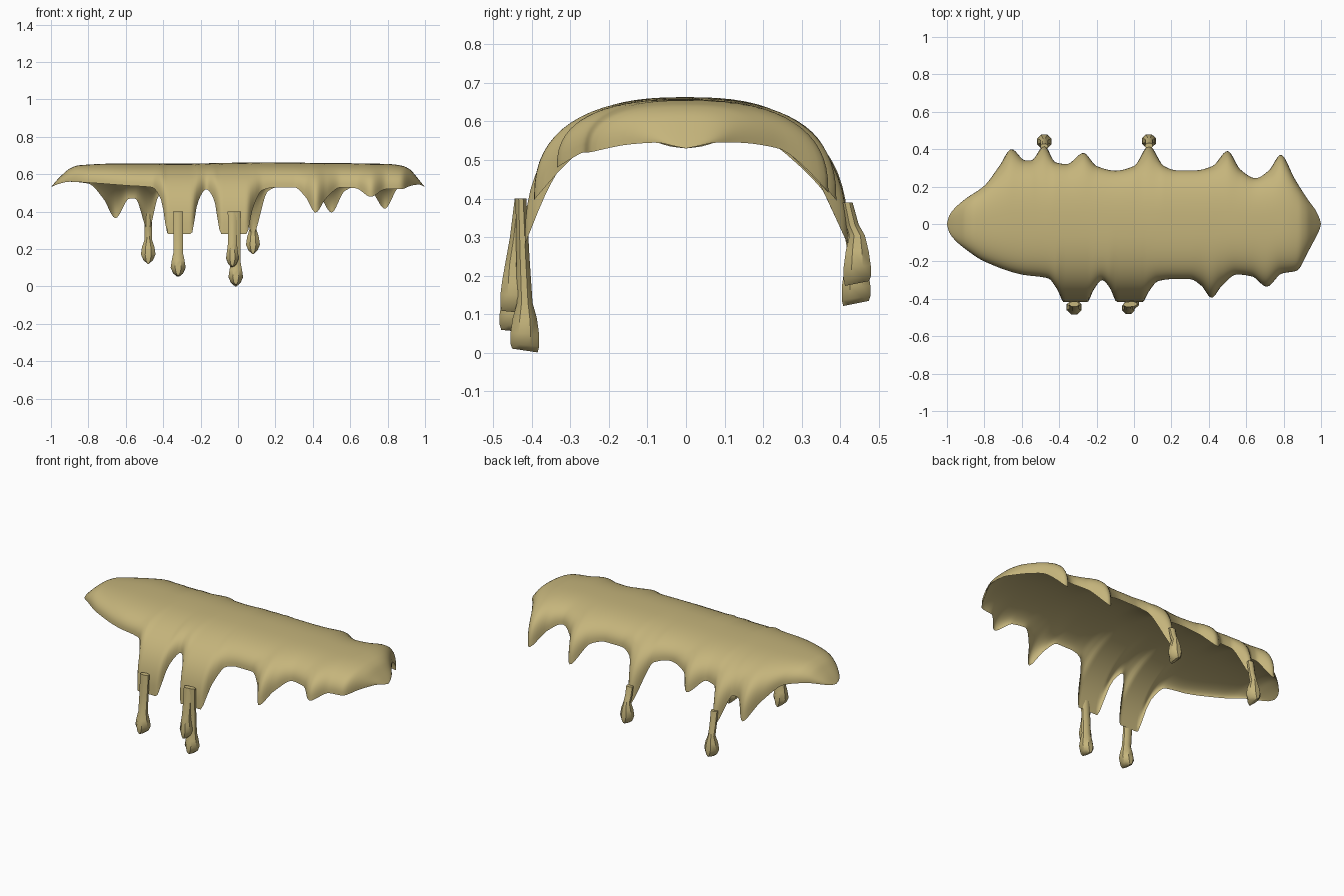
import bpy, bmesh, math

if "Cube" in bpy.data.objects:
    bpy.data.objects.remove(bpy.data.objects["Cube"])

mat = bpy.data.materials.new("mustard tan")
mat.diffuse_color = (0.56, 0.46, 0.2, 1)
mat.use_nodes = True
mat.node_tree.nodes["Principled BSDF"].inputs["Base Color"].default_value = mat.diffuse_color


def curve(xs, vs):
    """Smooth interpolation that never overshoots its points."""
    n = len(xs)
    d = [(vs[i + 1] - vs[i]) / (xs[i + 1] - xs[i]) for i in range(n - 1)]
    m = [d[0]] + [0 if d[i - 1] * d[i] <= 0 else 2 * d[i - 1] * d[i] / (d[i - 1] + d[i])
                  for i in range(1, n - 1)] + [d[-1]]

    def f(x):
        i = 0
        while i < n - 2 and x > xs[i + 1]:
            i += 1
        h = xs[i + 1] - xs[i]
        t = (x - xs[i]) / h
        return ((2*t**3 - 3*t*t + 1) * vs[i] + (t**3 - 2*t*t + t) * h * m[i]
                + (3*t*t - 2*t**3) * vs[i + 1] + (t**3 - t*t) * h * m[i + 1])
    return f


def finish(bm, name, angle):
    bmesh.ops.recalc_face_normals(bm, faces=bm.faces)
    me = bpy.data.meshes.new(name)
    bm.to_mesh(me)
    bm.free()
    me.materials.append(mat)
    ob = bpy.data.objects.new(name, me)
    bpy.context.collection.objects.link(ob)
    bpy.ops.object.select_all(action='DESELECT')
    ob.select_set(True)
    bpy.context.view_layer.objects.active = ob
    bpy.ops.object.shade_smooth_by_angle(angle=math.radians(angle))
    return ob


# Rim of the sheet on each side: x, distance from the centre line, height
FRONT = [(-1, 0, .53), (-.99, .04, .535), (-.96, .083, .548), (-.9, .135, .56), (-.8, .2, .555),
         (-.6, .27, .54), (-.46, .29, .53), (-.41, .35, .46), (-.375, .418, .28),
         (-.25, .418, .28), (-.215, .35, .45), (-.17, .3, .52), (-.13, .34, .47),
         (-.09, .418, .28), (.045, .418, .28), (.08, .36, .42), (.13, .305, .515),
         (.2, .295, .53), (.3, .295, .53), (.36, .33, .48), (.415, .395, .395),
         (.47, .33, .47), (.55, .27, .53), (.63, .28, .525), (.71, .335, .48),
         (.79, .265, .52), (.87, .25, .52), (.93, .15, .54), (.97, .075, .545),
         (.99, .035, .537), (1, 0, .53)]
BACK = [(-1, 0, .53), (-.99, .04, .535), (-.96, .083, .548), (-.9, .135, .56), (-.8, .205, .55),
        (-.72, .31, .47), (-.655, .4, .365), (-.58, .34, .47), (-.55, .34, .47),
        (-.48, .42, .3), (-.42, .33, .49), (-.36, .32, .5), (-.27, .38, .43),
        (-.2, .31, .51), (-.1, .285, .535), (.0, .31, .51), (.08, .42, .28),
        (.16, .31, .51), (.23, .287, .535), (.33, .287, .535), (.42, .31, .51),
        (.5, .39, .395), (.57, .29, .51), (.65, .245, .54), (.72, .285, .5),
        (.785, .37, .415), (.86, .24, .53), (.93, .13, .545), (.97, .075, .545),
        (.99, .035, .537), (1, 0, .53)]
RIDGE = [(-1, .53), (-.97, .567), (-.94, .597), (-.9, .63), (-.85, .648), (-.65, .657), (-.3, .657),
         (.1, .663), (.5, .66), (.8, .655), (.88, .645), (.92, .625), (.96, .58), (1, .53)]

fx, fy, fz = zip(*FRONT)
bx, by, bz = zip(*BACK)
rx, rz = zip(*RIDGE)
sides = {-1: (curve(fx, fy), curve(fx, fz)), 1: (curve(bx, by), curve(bx, bz))}
ridge = curve(rx, rz)

# Draped sheet: a rounded arch on top and a shallower one below, meeting at the rim
N, HALF = 180, 16
stations = sorted([-1 + 2 * i / N for i in range(N + 1)] + [-.997, -.993, .993, .997])


def arch(bm, power, drop):
    rows = []
    for x in stations:
        peak = ridge(x) - drop * max(ridge(x) - .53, 0) / .13
        row = []
        for j in range(-HALF, HALF + 1):
            s = -1 if j < 0 else 1
            ye, ze = (f(x) for f in sides[s])
            a = abs(j) / HALF * math.pi / 2
            y = s * ye * math.sin(a) ** (2 / power)
            c = math.cos(a) if abs(j) < HALF else 0
            row.append(bm.verts.new((x, y, ze + (peak - ze) * c ** (2 / power))))
        rows.append(row)
    for r0, r1 in zip(rows, rows[1:]):
        for j in range(2 * HALF):
            bm.faces.new((r0[j], r1[j], r1[j + 1], r0[j + 1]))


bm = bmesh.new()
arch(bm, 2.5, 0)
arch(bm, 2.0, .045)
bmesh.ops.remove_doubles(bm, verts=bm.verts, dist=1e-5)
finish(bm, "draped_sheet", 50)


# Hanging drips: eight-sided stems that swell into a bulb with a ridged bottom
def drip(name, x, side, path, tilt):
    """path rows: y, z, radius in x, radius in y; tilt slopes the bottom rings."""
    b = bmesh.new()
    rings = []
    for k, (y, z, a, c) in enumerate(path):
        slope = tilt * max(0, k - len(path) + 4) / 3
        ring = []
        for i in range(8):
            t = math.pi * (i + .5) / 4
            dy = c * math.sin(t) / math.cos(math.pi / 8)
            ring.append(b.verts.new((x + a * math.cos(t) / math.cos(math.pi / 8),
                                     side * (y + dy), z + slope * dy)))
        rings.append(ring)
    for r0, r1 in zip(rings, rings[1:]):
        for i in range(8):
            b.faces.new((r0[i], r0[(i + 1) % 8], r1[(i + 1) % 8], r1[i]))
    b.faces.new(rings[0])
    b.faces.new(rings[-1])
    return finish(b, name, 40)


def bulb_path(y0, y1, top, bottom, stem, bulb):
    mid = (y0 + y1) / 2
    return [(y0, top, stem, .014), (mid, (top + bottom + .1) / 2, stem * .95, .017),
            (y1, bottom + .13, stem * .95, .02), (y1, bottom + .09, bulb * .85, bulb * .8),
            (y1, bottom + .05, bulb, bulb * .95), (y1, bottom + .02, bulb * .65, bulb * .95),
            (y1, bottom + .006, .008, bulb * .85)]


drip("front_drip_left", -.32, -1, bulb_path(.428, .445, .4, .05, .027, .04), .1)
drip("front_drip_short", -.03, -1, bulb_path(.43, .449, .4, .1, .025, .034), .1)
drip("front_drip_long", -.012, -1, bulb_path(.428, .418, .4, 0, .027, .039), .15)
drip("back_drip_left", -.48, 1, bulb_path(.415, .441, .39, .122, .02, .039), .2)
drip("back_drip_right", .08, 1, bulb_path(.418, .444, .39, .174, .02, .037), .2)
